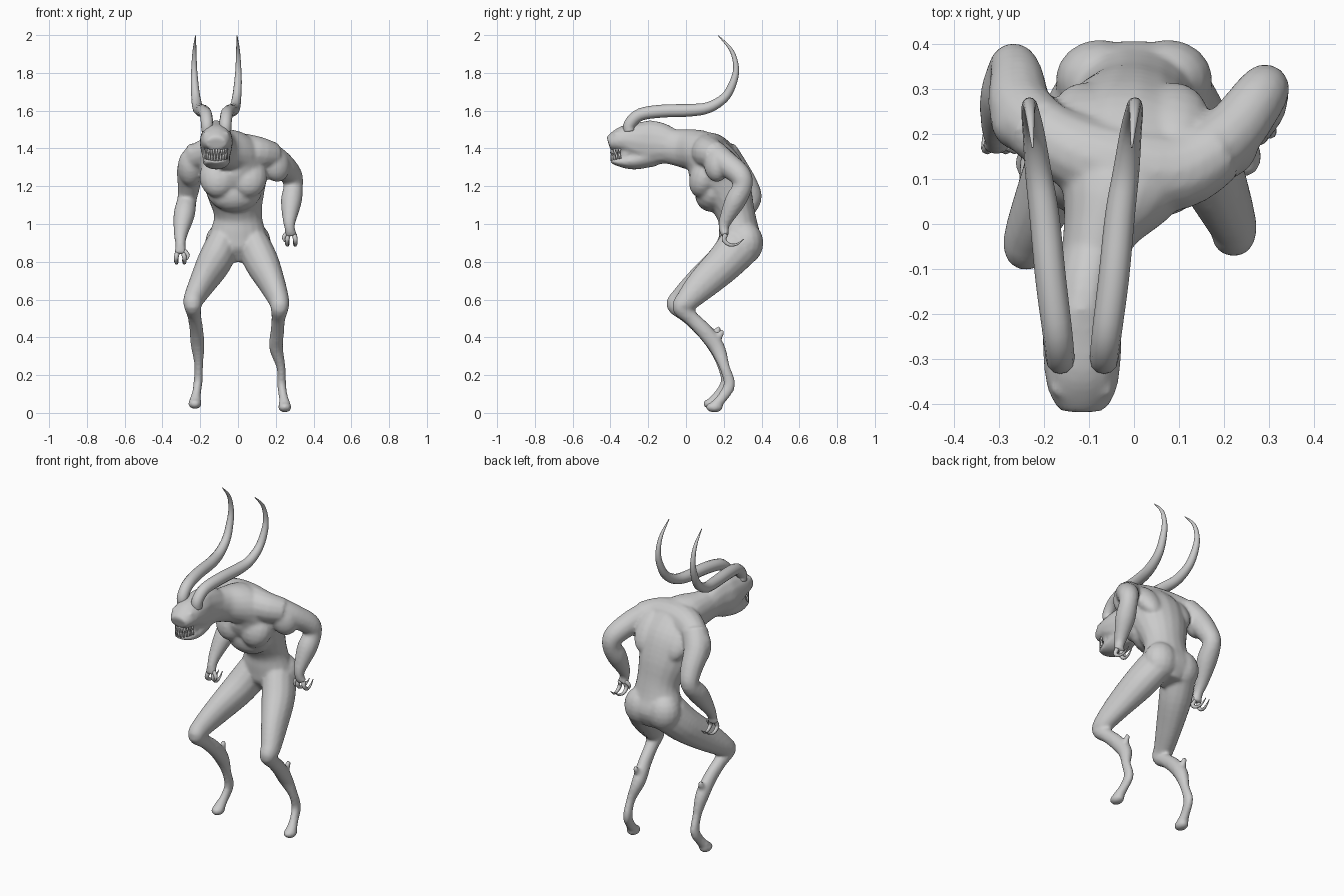
import bpy, bmesh, math
from mathutils import Vector, Matrix

grey = bpy.data.materials.new("stone_grey")
grey.diffuse_color = (0.6, 0.6, 0.6, 1)


def spline(pts, steps):
    """Catmull-Rom through rows of (x, y, z, half_width, half_depth)."""
    rows = [Vector(p if len(p) == 5 else (*p, p[3])) for p in pts]
    rows = [rows[0]] + rows + [rows[-1]]
    out = []
    for i in range(1, len(rows) - 2):
        a, b, c, d = rows[i - 1:i + 3]
        for s in range(steps):
            t = s / steps
            out.append(0.5 * (2 * b + (c - a) * t + (2 * a - 5 * b + 4 * c - d) * t * t
                              + (3 * b - a - 3 * c + d) * t ** 3))
    return out + [rows[-2]]


def tube(bm, pts, ref=(1, 0, 0), sides=14, steps=4):
    """Loft elliptical rings along a path."""
    rows = spline(pts, steps)
    pos = [Vector(r[:3]) for r in rows]
    rings = []
    for i, r in enumerate(rows):
        t = (pos[min(i + 1, len(pos) - 1)] - pos[max(i - 1, 0)]).normalized()
        u = (Vector(ref) - t * t.dot(Vector(ref))).normalized()
        v = t.cross(u)
        ring = []
        for k in range(sides):
            a = 2 * math.pi * k / sides
            ring.append(bm.verts.new(pos[i] + u * r[3] * math.cos(a) + v * r[4] * math.sin(a)))
        rings.append(ring)
    faces = [bm.faces.new(rings[0][::-1]), bm.faces.new(rings[-1])]
    for p, q in zip(rings, rings[1:]):
        for k in range(sides):
            j = (k + 1) % sides
            faces.append(bm.faces.new((p[k], p[j], q[j], q[k])))
    bmesh.ops.recalc_face_normals(bm, faces=faces)


def ball(bm, loc, size, rot=(0, 0, 0)):
    m = Matrix.Translation(loc)
    for angle, axis in zip(rot, "XYZ"):
        m = m @ Matrix.Rotation(math.radians(angle), 4, axis)
    bmesh.ops.create_uvsphere(bm, u_segments=16, v_segments=10, radius=1,
                              matrix=m @ Matrix.Diagonal((*size, 1)))


def finish(bm, name):
    me = bpy.data.meshes.new(name)
    bm.to_mesh(me)
    bm.free()
    me.materials.append(grey)
    me.polygons.foreach_set("use_smooth", [True] * len(me.polygons))
    ob = bpy.data.objects.new(name, me)
    bpy.context.collection.objects.link(ob)
    return ob


HEAD_X = -0.115
body = bmesh.new()

# torso, from the pelvis up through the bent neck
tube(body, [(0, .30, .80, .08, .065), (0, .295, .88, .168, .113), (0, .28, .96, .148, .108),
            (0, .265, 1.05, .127, .102), (-.012, .22, 1.17, .155, .13),
            (-.022, .16, 1.28, .18, .147), (-.035, .085, 1.375, .145, .12),
            (-.075, -.015, 1.40, .085, .102), (-.093, -.09, 1.41, .072, .093)], sides=18)
# skull and muzzle
tube(body, [(-.09, -.07, 1.41, .072, .092), (-.105, -.14, 1.425, .076, .115),
            (HEAD_X, -.20, 1.425, .085, .127), (HEAD_X, -.26, 1.435, .088, .108),
            (HEAD_X, -.32, 1.444, .085, .083), (HEAD_X, -.37, 1.437, .076, .06),
            (HEAD_X, -.41, 1.425, .054, .038)])
# lower jaw
tube(body, [(HEAD_X, -.2, 1.36, .072, .062), (HEAD_X, -.27, 1.337, .074, .05),
            (HEAD_X, -.325, 1.33, .068, .036), (HEAD_X, -.37, 1.33, .056, .02),
            (HEAD_X, -.395, 1.337, .036, .014)])
# throat behind the teeth
ball(body, (HEAD_X, -.31, 1.37), (.064, .055, .045))
# brows
for s in (-1, 1):
    ball(body, (HEAD_X + s * .04, -.366, 1.475), (.032, .022, .012), (0, s * -15, 0))
# shoulder girdle
tube(body, [(-.23, .22, 1.35, .07), (-.13, .16, 1.385, .085), (-.02, .125, 1.39, .095),
            (.1, .118, 1.378, .087), (.19, .165, 1.36, .072)], ref=(0, 0, 1))
# broad rib cage, flat chest muscles, shoulder blades, buttocks
ball(body, (-.02, .15, 1.18), (.15, .1, .12), (-25, 0, 0))
for s in (-1, 1):
    ball(body, (-.025 + s * .08, .1, 1.25), (.1, .08, .115), (-20, 0, 0))
    ball(body, (-.01 + s * .1, .225, 1.315), (.08, .06, .13), (35, 0, 0))
    ball(body, (s * .075, .32, .9), (.1, .09, .11))
# deltoids
ball(body, (.195, .165, 1.32), (.08, .068, .1), (0, -20, 25))
ball(body, (-.25, .235, 1.3), (.07, .07, .105), (20, 0, 0))
# right arm (raised elbow) and left arm (hanging lower)
tube(body, [(.15, .145, 1.37, .075), (.22, .205, 1.325, .068), (.28, .285, 1.26, .06),
            (.292, .3, 1.2, .052), (.282, .26, 1.12, .056), (.272, .21, 1.02, .036),
            (.274, .2, .975, .027), (.282, .21, .94, .034, .022)])
tube(body, [(-.2, .2, 1.38, .075), (-.25, .255, 1.3, .072), (-.26, .325, 1.2, .06),
            (-.27, .348, 1.13, .052), (-.285, .285, 1.05, .057), (-.303, .22, .95, .038),
            (-.305, .185, .89, .027), (-.305, .175, .84, .034, .022)])
# legs: thigh, knee, shin, raised heel and toe
for s, dx, dy, dz in ((-1, 0, 0, .018), (1, .02, .015, 0)):
    def p(x, y, z, *r):
        f = max(0, min(1, (.8 - z) / .3))
        knee = max(0, 1 - abs(z - .56) / .15) if s < 0 else 0
        return (s * (x + .01 * knee) + dx * f * (1 if z < .3 else -.6),
                y + dy * f - .02 * knee, z + dz * f, *r)
    tube(body, [p(.085, .28, .88, .09, .115), p(.13, .2, .79, .09, .102),
                p(.185, .085, .685, .071, .086), p(.225, -.005, .595, .055, .063),
                p(.23, -.035, .555, .048, .05), p(.226, .015, .50, .037, .04),
                p(.22, .085, .43, .036, .043), p(.214, .15, .345, .037, .042),
                p(.208, .19, .24, .024, .028), p(.211, .215, .15, .024, .032),
                p(.22, .18, .085, .024, .028), p(.227, .145, .045, .032, .028),
                p(.228, .115, .022, .03, .02)])
    # calf spur
    tube(body, [p(.218, .13, .37, .025), p(.218, .165, .41, .018), p(.218, .18, .44, .012)])
    # toe pad
    ball(body, p(.228, .135, .03), (.036, .046, .028))

ob = finish(body, "body")
mod = ob.modifiers.new("fuse", 'REMESH')
mod.mode = 'VOXEL'
mod.voxel_size = .009
mod.use_smooth_shade = True
mod = ob.modifiers.new("soften", 'SMOOTH')
mod.iterations = 8
mod.factor = .5

# swept-back horns, mirrored about the head
for s, name in ((-1, "horn_left_side"), (1, "horn_right_side")):
    bm = bmesh.new()
    path = [(.049, -.3, 1.49, .03), (.049, -.297, 1.53, .032), (.055, -.24, 1.58, .033),
            (.07, -.12, 1.598, .034), (.084, .02, 1.602, .033), (.098, .12, 1.617, .029),
            (.108, .205, 1.67, .024), (.115, .25, 1.75, .02), (.117, .265, 1.83, .015),
            (.115, .24, 1.92, .01), (.11, .17, 1.998, .002)]
    tube(bm, [(HEAD_X + s * x, y, z, r) for x, y, z, r in path], sides=12)
    finish(bm, name)

# eyes
bm = bmesh.new()
for s in (-1, 1):
    ball(bm, (HEAD_X + s * .041, -.385, 1.452), (.018, .012, .012))
finish(bm, "eyes")

# teeth: upper and lower rows along the curve of the jaws
bm = bmesh.new()
for z0, z1, n in ((1.405, 1.35, 11), (1.335, 1.382, 10)):
    for i in range(n):
        a = math.radians(-70 + 140 * i / (n - 1))
        x, y = HEAD_X + .058 * math.sin(a), -.325 - .068 * math.cos(a)
        lift = .012 * math.sin(a) ** 2
        tube(bm, [(x, y, z0 + lift, .008), (x, y - .003, (z0 + z1) / 2 + lift, .006),
                  (x, y, z1 + lift, .001)], sides=6, steps=1)
finish(bm, "teeth")

# clawed hands: two curling fingers and a thumb each
for s, x, y, z, name in ((1, .282, .21, .935, "raised_hand_fingers"),
                         (-1, -.305, .175, .84, "low_hand_fingers")):
    bm = bmesh.new()
    for k in (-1, 1):
        fx = x + k * .016
        tube(bm, [(fx, y, z + .01, .013), (fx + k * .006, y - .008, z - .02, .012),
                  (fx + k * .006, y + .02, z - .045, .009),
                  (fx, y + .06, z - .042, .006), (fx - k * .004, y + .095, z - .015, .002)],
             sides=8)
    tube(bm, [(x - s * .02, y, z + .02, .012), (x - s * .04, y - .01, z - .005, .01),
              (x - s * .034, y - .015, z - .03, .003)], sides=8)
    finish(bm, name)
